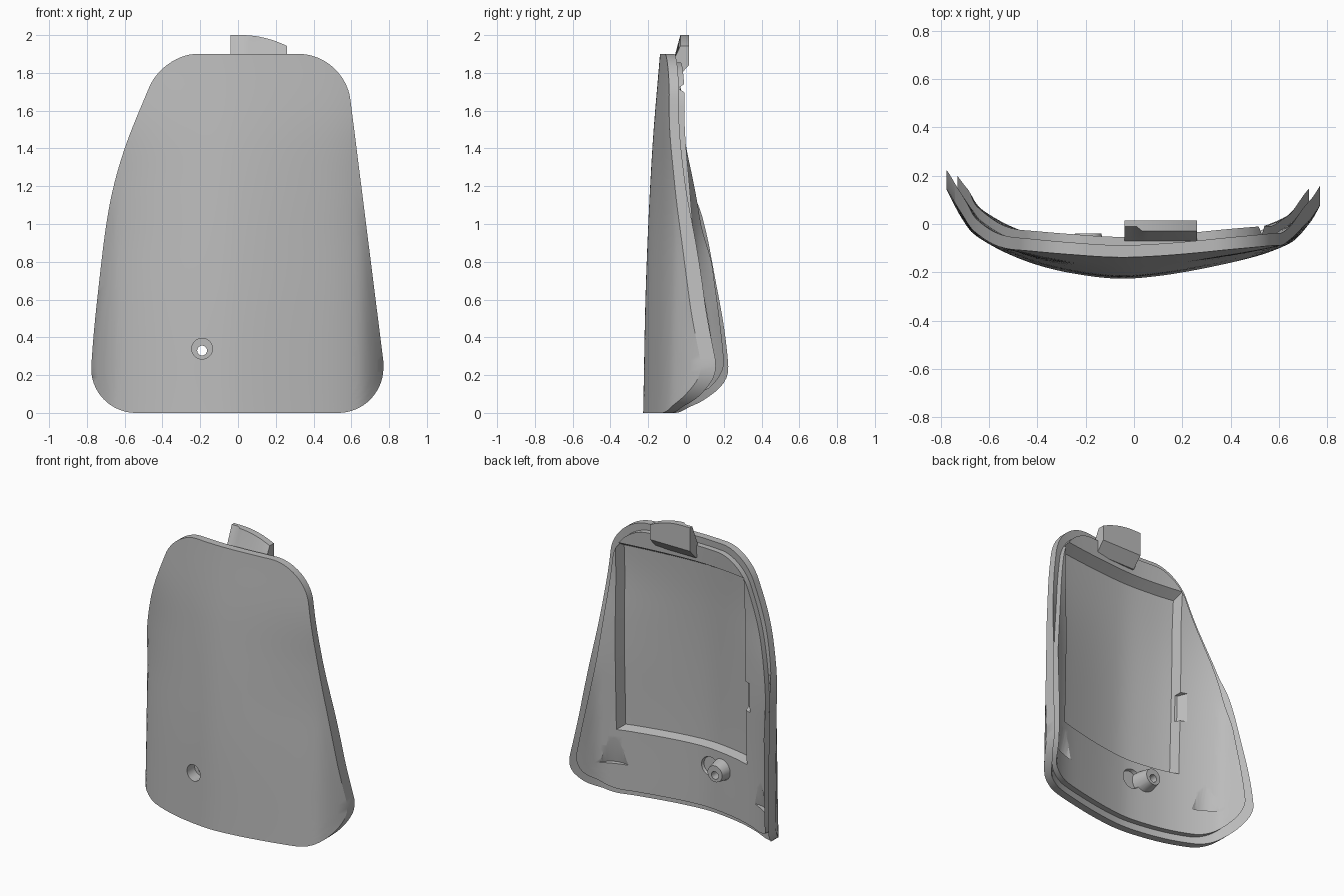
import bpy, bmesh, math

cube = bpy.data.objects.get("Cube")
if cube:
    bpy.data.objects.remove(cube, do_unlink=True)

grey = bpy.data.materials.new("plain_grey")
grey.use_nodes = True
grey.diffuse_color = (0.5, 0.5, 0.5, 1)
grey.node_tree.nodes["Principled BSDF"].inputs["Base Color"].default_value = (0.5, 0.5, 0.5, 1)

HEIGHT = 1.9


def curve(points):
    """Smooth cubic interpolation through (position, value) points."""
    def slope(i):
        a, b = points[max(i - 1, 0)], points[min(i + 1, len(points) - 1)]
        return (b[1] - a[1]) / (b[0] - a[0])

    def value(p):
        p = min(max(p, points[0][0]), points[-1][0])
        i = 0
        while i < len(points) - 2 and p > points[i + 1][0]:
            i += 1
        (p0, v0), (p1, v1) = points[i], points[i + 1]
        h = p1 - p0
        t = (p - p0) / h
        return (v0 * (1 + 2 * t) * (1 - t) ** 2 + h * slope(i) * t * (1 - t) ** 2
                + v1 * t * t * (3 - 2 * t) + h * slope(i + 1) * t * t * (t - 1))
    return value


# Shape of the curved shell: bow across x, lean along z, flattening upwards
bow = curve([(-.8, .4), (-.775, .36), (-.715, .25), (-.66, .18), (-.47, .08), (-.25, .02),
             (0, 0), (.4, .065), (.646, .145), (.73, .23), (.775, .305)])
lean = curve([(0, -.225), (.7, -.21), (1.4, -.177), (1.9, -.137)])
flatten = curve([(0, 1), (.85, 1), (1.2, .87), (1.57, .6), (1.9, .5)])
left_side = curve([(0, -.78), (.27, -.775), (.65, -.74), (1.1, -.68), (1.4, -.6),
                   (1.75, -.46), (1.9, -.4)])


def surface(x, z, t):
    """Depth of the shell at a distance t behind its front face."""
    steep = (bow(x + .01) - bow(x - .01)) / .02 * flatten(z)
    return lean(z) + bow(x) * flatten(z) + t * min(math.hypot(1, steep), 1.6)


def corner(z, bottom, top):
    """Amount the outline pulls in at its rounded corners."""
    d = max(bottom - z, 0)
    r = bottom
    if z > HEIGHT - top:
        d, r = z - HEIGHT + top, top
    return r - math.sqrt(max(r * r - d * d, 0))


def outline(inset):
    def place(u, v):
        z = HEIGHT * (1 - math.cos(math.pi * v)) / 2
        lo = left_side(z) + corner(z, .24, .18)
        hi = .77 - .126 * (z - .27) - corner(z, .24, .24)
        if z < .27:
            hi = .77 - corner(z, .24, .24)
        x = lo + (hi - lo) * u
        mid = HEIGHT / 2
        return x * (1 - inset / .77), mid + (z - mid) * (1 - inset / mid)
    return place


def rectangle(x0, x1, z0, z1):
    return lambda u, v: (x0 + (x1 - x0) * u, z0 + (z1 - z0) * v)


def finish(name, bm):
    bmesh.ops.recalc_face_normals(bm, faces=bm.faces)
    mesh = bpy.data.meshes.new(name)
    bm.to_mesh(mesh)
    bm.free()
    mesh.materials.append(grey)
    obj = bpy.data.objects.new(name, mesh)
    bpy.context.collection.objects.link(obj)
    return obj


def curved_slab(name, front, t0, back, t1, nu=48, nv=64):
    """Solid between two layers that follow the curved shell."""
    bm = bmesh.new()
    layers = []
    for place, t in ((front, t0), (back, t1)):
        rows = []
        for j in range(nv + 1):
            row = []
            for i in range(nu + 1):
                x, z = place(i / nu, j / nv)
                row.append(bm.verts.new((x, surface(x, z, t), z)))
            rows.append(row)
        layers.append(rows)
        for j in range(nv):
            for i in range(nu):
                bm.faces.new((rows[j][i], rows[j][i + 1], rows[j + 1][i + 1], rows[j + 1][i]))
    a, b = layers

    def border(g):
        return (g[0] + [r[-1] for r in g[1:]] + g[-1][-2::-1]
                + [r[0] for r in g[-2:0:-1]])
    ra, rb = border(a), border(b)
    for k in range(len(ra)):
        n = (k + 1) % len(ra)
        bm.faces.new((ra[k], ra[n], rb[n], rb[k]))
    return finish(name, bm)


def cone(name, r1, r2, depth, location, along_y=True, sides=32):
    bpy.ops.mesh.primitive_cone_add(vertices=sides, radius1=r1, radius2=r2, depth=depth,
                                    location=location,
                                    rotation=(-math.pi / 2 if along_y else 0, 0, 0))
    obj = bpy.context.object
    obj.name = name
    obj.data.materials.append(grey)
    return obj


def combine(target, other, operation):
    mod = target.modifiers.new("combine", 'BOOLEAN')
    mod.operation, mod.solver, mod.object = operation, 'EXACT', other
    bpy.context.view_layer.objects.active = target
    bpy.ops.object.modifier_apply(modifier=mod.name)
    bpy.data.objects.remove(other, do_unlink=True)


# Outer shell with a stepped, thicker back inside its rim
cover = curved_slab("cover_panel", outline(0), 0, outline(0), .05)
step = curved_slab("back_step", outline(.045), .025, outline(.045), .088)
combine(cover, step, 'UNION')

# Drafted rectangular recess and its side notch
pocket = curved_slab("pocket_cutter", rectangle(-.4, .52, .47, 1.7), .025,
                     rectangle(-.43, .56, .44, 1.78), .15, 24, 24)
combine(cover, pocket, 'DIFFERENCE')
notch = curved_slab("notch_cutter", rectangle(-.42, -.38, .84, 1.02), .05,
                    rectangle(-.5, -.38, .82, 1.04), .13, 4, 4)
combine(cover, notch, 'DIFFERENCE')

# Shallow hollows in the lower corners
for side in (-1, 1):
    x = side * .58
    scoop = cone("corner_scoop", .13, .09, .2,
                 (x - side * .06, surface(x, .3, .088) + .08, .32), False)
    combine(cover, scoop, 'DIFFERENCE')

# Crescent hollow beside the screw boss
crescent = cone("crescent_cutter", .06, .09, .1, (-.09, surface(-.09, .33, .088) + .03, .33))
combine(cover, crescent, 'DIFFERENCE')

# Screw boss with a countersunk through hole
boss = cone("screw_boss", .085, .055, .15, (-.19, -.115, .34))
combine(cover, boss, 'UNION')
combine(cover, cone("countersink", .055, .055, .3, (-.19, -.27, .34)), 'DIFFERENCE')
combine(cover, cone("screw_hole", .026, .026, .6, (-.19, 0, .33)), 'DIFFERENCE')

# Hooked tab with an arched top
profile = [(-.1, 1.77), (-.065, 1.87), (-.01, 2), (.015, 2), (.015, 1.84), (-.05, 1.77)]
bm = bmesh.new()
rings = []
for i in range(13):
    x = -.04 + .3 * i / 12
    top = 2 - max(x - .02, 0) ** 2
    rings.append([bm.verts.new((x, y - (.02 if z > top and y < 0 else 0), min(z, top)))
                  for y, z in profile])
for a, b in zip(rings, rings[1:]):
    for k in range(len(profile)):
        n = (k + 1) % len(profile)
        bm.faces.new((a[k], a[n], b[n], b[k]))
bm.faces.new(rings[0])
bm.faces.new(rings[-1])
tab = finish("hook_tab", bm)

# Smooth shading with crisp edges
for obj in (cover, tab):
    bpy.ops.object.select_all(action='DESELECT')
    obj.select_set(True)
    bpy.context.view_layer.objects.active = obj
    bpy.ops.object.shade_smooth_by_angle(angle=math.radians(30))
